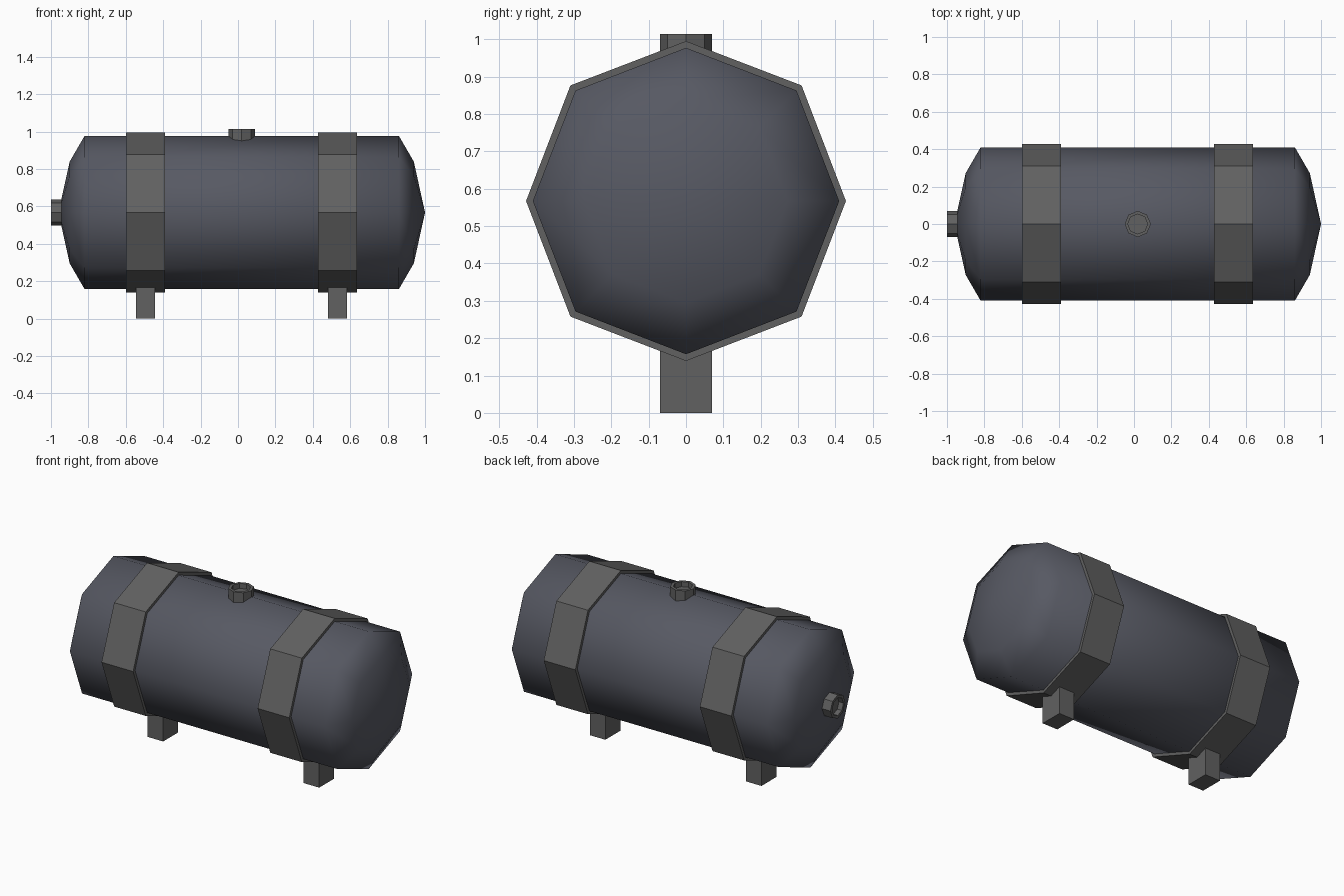
import bpy, bmesh
from math import cos, sin, pi
from mathutils import Matrix

if "Cube" in bpy.data.objects:
    bpy.data.objects.remove(bpy.data.objects["Cube"])

CX, CZ = 0.02, 0.567   # tank middle along x, axis height


def material(name, col):
    m = bpy.data.materials.new(name)
    m.diffuse_color = (*col, 1)
    m.use_nodes = True
    m.node_tree.nodes["Principled BSDF"].inputs["Base Color"].default_value = m.diffuse_color
    return m


TANK = material("tank_blue_grey", (0.095, 0.10, 0.125))
METAL = material("dark_metal", (0.12, 0.12, 0.12))


def lathe(name, profile, mat, matrix, diag=1.0, closed=False):
    """Eight-sided lathe around local z; profile is (radius, height)."""
    bm = bmesh.new()
    rings = []
    for r, h in profile:
        if r == 0:
            rings.append([bm.verts.new((0, 0, h))] * 8)
        else:
            rings.append([bm.verts.new((r * (diag if i % 2 else 1) * cos(i * pi / 4),
                                        r * (diag if i % 2 else 1) * sin(i * pi / 4), h))
                          for i in range(8)])
    pairs = list(zip(rings, rings[1:]))
    if closed:
        pairs.append((rings[-1], rings[0]))
    for a, b in pairs:
        for i in range(8):
            j = (i + 1) % 8
            bm.faces.new(list(dict.fromkeys((a[i], a[j], b[j], b[i]))))
    bmesh.ops.recalc_face_normals(bm, faces=bm.faces)
    me = bpy.data.meshes.new(name)
    bm.to_mesh(me)
    bm.free()
    me.transform(matrix)
    me.materials.append(mat)
    ob = bpy.data.objects.new(name, me)
    bpy.context.collection.objects.link(ob)
    return ob


def along_x(x):
    return Matrix.Translation((x, 0, CZ)) @ Matrix.Rotation(pi / 2, 4, 'Y')


# Tank body with domed ends, fully smooth
half = [(0.41, 0.84), (0.272, 0.92), (0, 0.98)]
profile = [(r, -h) for r, h in reversed(half)] + half
tank = lathe("tank_body", profile, TANK, along_x(CX), diag=1.02)
tank.data.polygons.foreach_set("use_smooth", [True] * len(tank.data.polygons))

# Straps and feet
for side, x in (("left", -0.495), ("right", 0.533)):
    w = 0.104
    lathe("strap_" + side, [(0.428, -w), (0.428, w), (0.40, w), (0.40, -w)],
          METAL, along_x(x), diag=1.022, closed=True)
    bpy.ops.mesh.primitive_cube_add(size=1, location=(x, 0, 0.1))
    foot = bpy.context.object
    foot.name = "foot_" + side
    foot.data.transform(Matrix.Diagonal((0.102, 0.14, 0.2, 1)))
    foot.data.materials.append(METAL)

# Recessed fittings on the top and the left end
fitting = [(0, -0.085), (0.07, -0.085), (0.07, 0), (0.053, 0), (0.053, -0.03), (0, -0.03)]
lathe("top_fitting", fitting, METAL, Matrix.Translation((CX, 0, 1.014)))
lathe("end_fitting", fitting, METAL,
      Matrix.Translation((-1, 0, CZ)) @ Matrix.Rotation(-pi / 2, 4, 'Y'))
